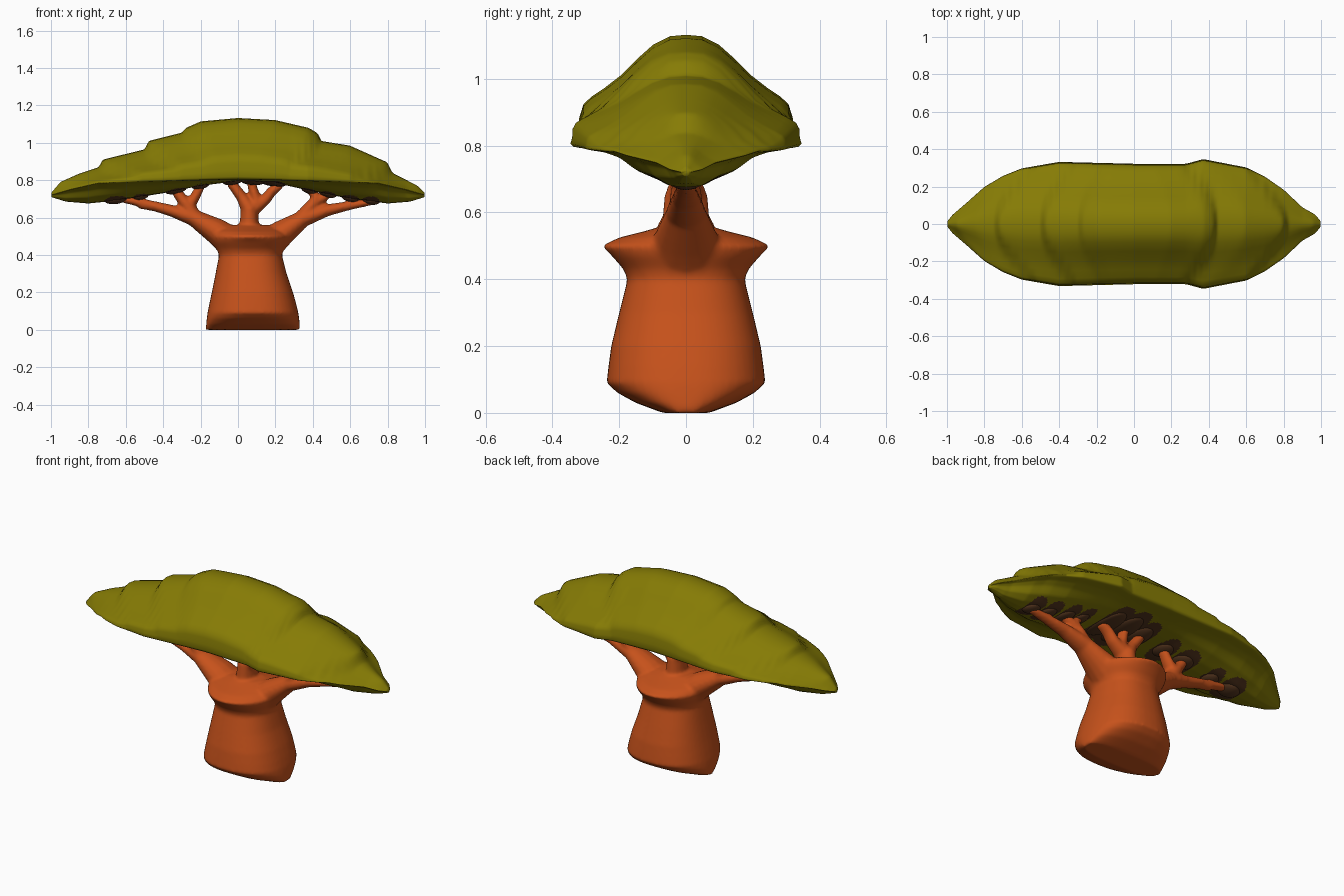
import bpy, bmesh, math
from mathutils import Vector

if "Cube" in bpy.data.objects:
    bpy.data.objects.remove(bpy.data.objects["Cube"])


def material(name, col):
    m = bpy.data.materials.new(name)
    m.diffuse_color = (*col, 1)
    m.use_nodes = True
    m.node_tree.nodes["Principled BSDF"].inputs["Base Color"].default_value = m.diffuse_color
    return m


LEAF = material("olive foliage", (0.238, 0.2, 0.0015))
BARK = material("orange bark", (0.57, 0.084, 0.011))
TWIG = material("dark brown twigs", (0.09, 0.036, 0.013))


def loft(bm, rings):
    """Skin closed rings of points and cap both ends."""
    vs = [[bm.verts.new(p) for p in r] for r in rings]
    for a, b in zip(vs, vs[1:]):
        for i in range(len(a)):
            j = (i + 1) % len(a)
            bm.faces.new((a[i], a[j], b[j], b[i]))
    bm.faces.new(vs[0][::-1])
    bm.faces.new(vs[-1])


def finish(bm, name, *mats):
    bmesh.ops.recalc_face_normals(bm, faces=bm.faces)
    me = bpy.data.meshes.new(name)
    bm.to_mesh(me)
    bm.free()
    for m in mats:
        me.materials.append(m)
    ob = bpy.data.objects.new(name, me)
    bpy.context.collection.objects.link(ob)
    for p in me.polygons:
        p.use_smooth = True
    return ob


def lerp(table, x):
    """Linear lookup in a table of (key, value)."""
    if x <= table[0][0]:
        return table[0][1]
    for (a, va), (b, vb) in zip(table, table[1:]):
        if x <= b:
            return va + (vb - va) * (x - a) / (b - a)
    return table[-1][1]


# canopy: stepped top outline, half width, underside and rim along x
TOP = [(-1, .73), (-.95, .79), (-.85, .835), (-.745, .87), (-.725, .91), (-.5, .965),
       (-.48, 1.01), (-.3, 1.055), (-.28, 1.08), (-.2, 1.115), (0, 1.133), (.2, 1.122),
       (.38, 1.08), (.43, 1.05), (.445, 1.01), (.6, .985), (.8, .895), (.825, .84), (.96, .77), (1, .73)]
WIDTH = [(-1, .012), (-.97, .05), (-.9, .11), (-.8, .2), (-.7, .26), (-.6, .30), (-.4, .335), (0, .325),
         (.28, .325), (.37, .35), (.6, .305), (.7, .255), (.8, .185), (.9, .09), (.97, .05), (1, .012)]
BOTTOM = [(-1, .71), (-.92, .685), (-.8, .675), (-.65, .69), (-.4, .73), (-.2, .77), (0, .795),
          (.2, .785), (.4, .74), (.6, .70), (.8, .675), (.92, .685), (1, .71)]
RIM = [(-1, .72), (-.9, .75), (-.75, .785), (-.5, .795), (0, .805), (.5, .795), (.75, .785), (.9, .75), (1, .72)]
UPPER = [(0, 1), (.15, .995), (.3, .92), (.45, .78), (.6, .62), (.75, .51), (.88, .43), (.95, .37),
         (.98, .27), (.97, .14), (1, .03)]
LOWER = [(0, 1), (.25, .95), (.5, .68), (.65, .3), (.8, .12), (1, .02)]
UNDER = 30


def canopy_ring(x):
    w, rim = lerp(WIDTH, x), lerp(RIM, x)
    half = []
    for f, g in UPPER:
        top = lerp(TOP, x * (1 + .9 * f * f * (1 - abs(x))))
        half.append((f * w, rim + max(top - rim, .005) * g))
    for i in range(1, UNDER + 1):
        f = 1 - i / UNDER
        half.append((f * w, rim + (lerp(BOTTOM, x) - rim) * lerp(LOWER, f)))
    pts = half + [(-y, z) for y, z in half[-2:0:-1]]
    return [(x, y, z) for y, z in pts]


# dark twig clumps under the foliage: (x, half x, half y)
CLUMPS = [(-.65, .065, .06), (-.52, .045, .06), (-.33, .06, .07), (-.2, .05, .07),
          (-.03, .055, .11), (.08, .07, .16), (.19, .07, .15),
          (.38, .045, .07), (.48, .05, .07), (.6, .05, .06), (.71, .05, .05)]

bm = bmesh.new()
loft(bm, [canopy_ring(-1 + i / 130) for i in range(261)])
bmesh.ops.recalc_face_normals(bm, faces=bm.faces)
# stain the underside around the branch tips, reaching out towards the rim
for f in bm.faces:
    c = f.calc_center_median()
    for x, hx, hy in CLUMPS:
        reach = hy + .06
        if f.normal.z < -.3 and (abs(c.x - x) / (hx * 1.05)) ** 2.5 + (abs(c.y) / reach) ** 2.5 < 1:
            f.material_index = 1
canopy = finish(bm, "canopy", LEAF, TWIG)
sm = canopy.modifiers.new("soften", 'SMOOTH')
sm.factor, sm.iterations = .45, 3

# trunk: rounded box sections of (z, centre x, half x, half y, squareness power)
TRUNK = [(0, .08, .252, .07, .75), (.03, .08, .25, .15, .75), (.06, .08, .247, .205, .8), (.09, .08, .243, .238, .85),
         (.14, .079, .232, .232, .85), (.2, .077, .217, .224, .85), (.3, .07, .19, .2, .85), (.4, .067, .168, .175, .85),
         (.43, .065, .178, .187, .9), (.47, .065, .2, .222, .95), (.5, .065, .215, .253, 1.1),
         (.525, .06, .2, .2, 1.1), (.545, .06, .16, .12, 1), (.56, .06, .1, .07, 1)]


def trunk_ring(z, cx, hx, hy, p, n=48):
    r = []
    for i in range(n):
        c, s = math.cos(2 * math.pi * i / n), math.sin(2 * math.pi * i / n)
        r.append((cx + hx * math.copysign(abs(c) ** p, c), hy * math.copysign(abs(s) ** p, s), z))
    return r


bm = bmesh.new()
loft(bm, [trunk_ring(*t) for t in TRUNK])


# branches: paths of (x, z, radius) in the xz plane
def branch(path, n=14):
    rings = []
    for i, (x, z, r) in enumerate(path):
        a, b = path[max(i - 1, 0)], path[min(i + 1, len(path) - 1)]
        d = Vector((b[0] - a[0], 0, b[1] - a[1])).normalized()
        side = Vector((d.z, 0, -d.x))
        rings.append([Vector((x, 0, z)) + side * r * math.cos(t) + Vector((0, 1.4 * r * math.sin(t), 0))
                      for t in (2 * math.pi * k / n for k in range(n))])
    loft(bm, rings)


BRANCHES = [
    [(.0, .44, .09), (-.12, .53, .07), (-.24, .6, .045), (-.35, .635, .032), (-.5, .675, .024), (-.62, .70, .02)],
    [(-.22, .59, .04), (-.27, .66, .036), (-.33, .74, .026), (-.34, .76, .02)],
    [(-.27, .65, .033), (-.23, .71, .027), (-.2, .77, .024)],
    [(-.42, .65, .022), (-.52, .665, .02), (-.52, .71, .018)],
    [(.06, .48, .075), (.06, .57, .052), (.06, .65, .047), (.02, .71, .03), (-.04, .79, .026)],
    [(.06, .63, .04), (.1, .69, .032), (.08, .75, .026), (.07, .8, .024)],
    [(.08, .64, .035), (.15, .7, .03), (.18, .74, .027), (.23, .78, .024)],
    [(.14, .44, .09), (.24, .52, .07), (.35, .595, .045), (.48, .64, .032), (.6, .665, .024), (.72, .685, .018)],
    [(.33, .59, .038), (.39, .66, .034), (.42, .71, .027), (.38, .75, .022)],
    [(.4, .67, .029), (.46, .71, .025), (.49, .73, .02)],
    [(.5, .65, .022), (.6, .665, .02), (.6, .71, .018)],
]
for p in BRANCHES:
    branch(p)
trunk = finish(bm, "trunk_and_branches", BARK)
# fuse limbs and trunk into one organic skin
rm = trunk.modifiers.new("fuse", 'REMESH')
rm.mode, rm.voxel_size, rm.use_smooth_shade = 'VOXEL', .009, True
sm = trunk.modifiers.new("soften", 'SMOOTH')
sm.factor, sm.iterations = .5, 7

for i, (x, hx, hy) in enumerate(CLUMPS):
    bm = bmesh.new()
    bmesh.ops.create_icosphere(bm, subdivisions=3, radius=1)
    for v in bm.verts:
        # each clump follows the slope of the underside
        px = x + v.co.x * hx
        v.co = (px, v.co.y * hy, lerp(BOTTOM, px) + .008 + v.co.z * .026)
    finish(bm, f"twig_clump_{i + 1}", TWIG)
